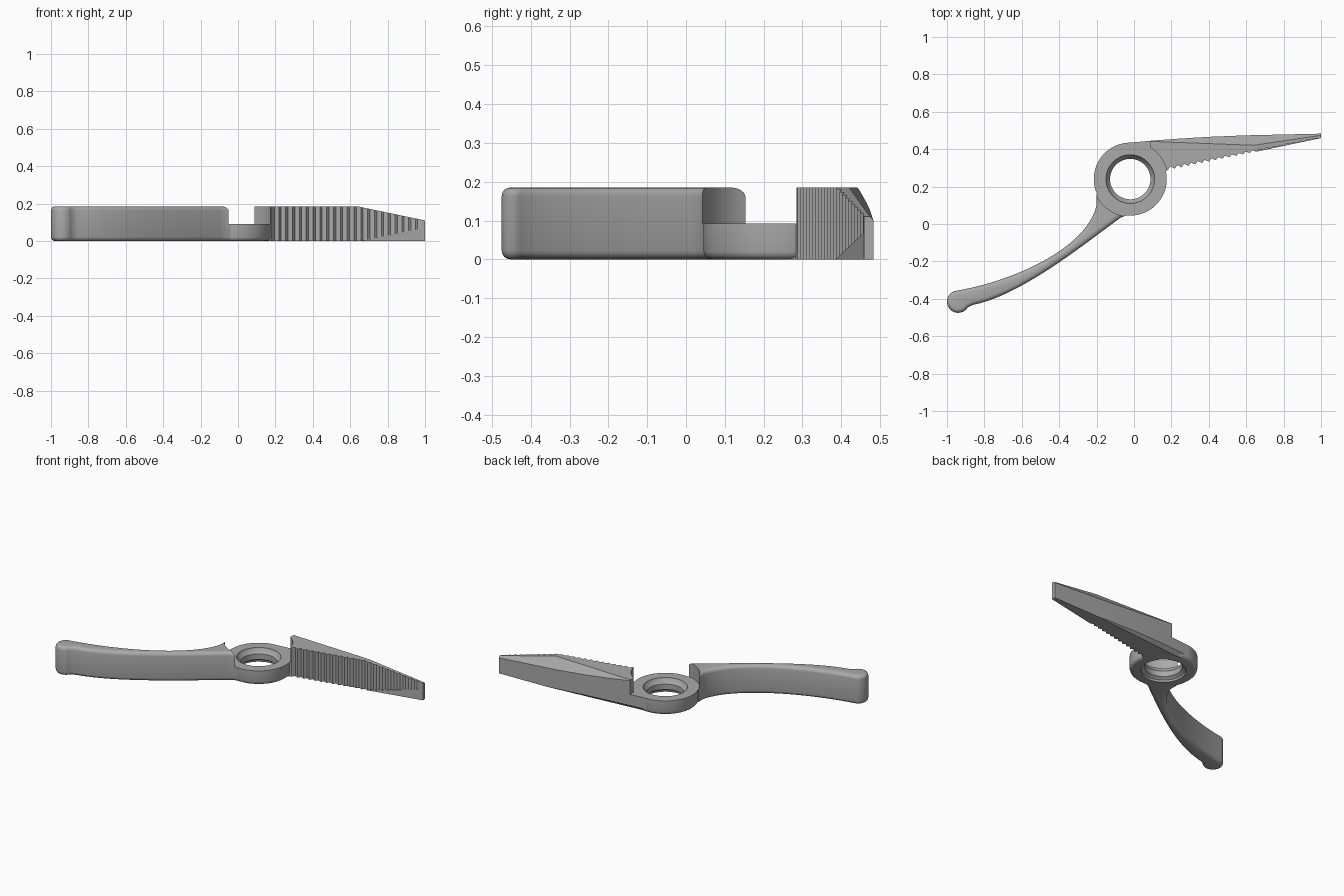
import bpy, bmesh, math
from mathutils import Vector
from mathutils.geometry import interpolate_bezier

if "Cube" in bpy.data.objects:
    bpy.data.objects.remove(bpy.data.objects["Cube"])

H, PLATE = 0.185, 0.092          # full height, pivot plate height
PIVOT = Vector((-0.02, 0.24))

steel = bpy.data.materials.new("steel_grey")
steel.use_nodes = True
steel.diffuse_color = (0.4, 0.4, 0.4, 1)
steel.node_tree.nodes["Principled BSDF"].inputs["Base Color"].default_value = (0.4, 0.4, 0.4, 1)


def make_object(name, bm):
    bmesh.ops.recalc_face_normals(bm, faces=bm.faces)
    mesh = bpy.data.meshes.new(name)
    bm.to_mesh(mesh)
    bm.free()
    obj = bpy.data.objects.new(name, mesh)
    bpy.context.collection.objects.link(obj)
    mesh.materials.append(steel)
    return obj


def select(obj):
    bpy.ops.object.select_all(action='DESELECT')
    obj.select_set(True)
    bpy.context.view_layer.objects.active = obj


def smooth(obj, angle=35):
    select(obj)
    bpy.ops.object.shade_smooth_by_angle(angle=math.radians(angle))


def prism(outline, z0, z1):
    bm = bmesh.new()
    base = bm.faces.new([bm.verts.new((p[0], p[1], z0)) for p in outline])
    top = bmesh.ops.extrude_face_region(bm, geom=[base])["geom"]
    bmesh.ops.translate(bm, vec=(0, 0, z1 - z0),
                        verts=[v for v in top if isinstance(v, bmesh.types.BMVert)])
    bmesh.ops.recalc_face_normals(bm, faces=bm.faces)
    return bm


def slice_off(bm, a, b, c, away):
    """Cut by the plane through a, b, c and drop the side that 'away' points to."""
    a, b, c = Vector(a), Vector(b), Vector(c)
    n = (b - a).cross(c - a).normalized()
    if n.dot(Vector(away)) < 0:
        n = -n
    geom = bm.verts[:] + bm.edges[:] + bm.faces[:]
    cut = bmesh.ops.bisect_plane(bm, geom=geom, plane_co=a, plane_no=n, clear_outer=True)
    edges = [e for e in cut["geom_cut"] if isinstance(e, bmesh.types.BMEdge)]
    bmesh.ops.holes_fill(bm, edges=edges, sides=0)


def circle(radius, n=96):
    return [(PIVOT.x + radius * math.cos(2 * math.pi * i / n),
             PIVOT.y + radius * math.sin(2 * math.pi * i / n)) for i in range(n)]


def subtract(obj, outline):
    """Clear everything above the pivot plate inside the outline."""
    cutter = make_object("cutter", prism(outline, PLATE, 0.4))
    cutter.hide_render = True
    mod = obj.modifiers.new("clearance", 'BOOLEAN')
    mod.operation, mod.solver, mod.object = 'DIFFERENCE', 'EXACT', cutter
    select(obj)
    bpy.ops.object.modifier_apply(modifier=mod.name)
    bpy.data.objects.remove(cutter)


def bezier(a, b, c, d, n=24):
    pts = [Vector((*p, 0)) for p in (a, b, c, d)]
    return [(p.x, p.y) for p in interpolate_bezier(*pts, n)]


# Pivot ring: lathed profile with countersunk hole and rounded rim
profile = [(0.13, PLATE), (0.127, 0.08), (0.108, 0.06), (0.108, 0.025), (0.128, 0.012), (0.13, 0),
           (0.175, 0), (0.185, 0.003), (0.192, 0.01), (0.195, 0.02), (0.195, PLATE)]
bm = bmesh.new()
N = 96
rings = []
for i in range(N):
    a = 2 * math.pi * i / N
    rings.append([bm.verts.new((PIVOT.x + r * math.cos(a), PIVOT.y + r * math.sin(a), z))
                  for r, z in profile])
for i in range(N):
    p, q = rings[i], rings[(i + 1) % N]
    for j in range(len(profile)):
        k = (j + 1) % len(profile)
        bm.faces.new((p[j], q[j], q[k], p[k]))
smooth(make_object("pivot_ring", bm))

# Handle: curved bar with a rounded knob at the end and soft edges
upper = bezier((-0.2, 0.1), (-0.25, -0.12), (-0.62, -0.3), (-0.95, -0.357))
knob = []
for i in range(1, 21):
    a = math.radians(100 + 230 * i / 20)
    knob.append((-0.94 + 0.06 * math.cos(a), -0.415 + 0.06 * math.sin(a)))
lower = bezier((-0.86, -0.432), (-0.6, -0.38), (-0.27, -0.11), (-0.07, 0.035))
outline = [(-0.15, 0.15), (-0.2, 0.16)] + upper + knob + lower + [(-0.03, 0.05), (-0.05, 0.08)]
bm = prism(outline, 0, H)
rims = [e for e in bm.edges if abs(e.verts[0].co.z - e.verts[1].co.z) < 1e-5]
bmesh.ops.bevel(bm, geom=rims, offset=0.022, segments=4, profile=0.5, affect='EDGES',
                clamp_overlap=True)
handle = make_object("handle", bm)
subtract(handle, circle(0.2))
smooth(handle)

# Jaw: tapered prism with a saw-toothed gripping side
def grip_y(x):
    return 0.285 + 0.21 * (x - 0.17)


back = [(-0.02, 0.435), (0.1, 0.446), (0.25, 0.457), (0.4, 0.466), (0.6, 0.474), (1, 0.483)]
teeth = []
COUNT = 22
for i in range(COUNT):
    x = 0.985 - i * 0.0365
    depth = 0.018 * (1 - 0.65 * (x - 0.2) / 0.8)
    teeth += [(x, grip_y(x)), (x - 0.024, grip_y(x - 0.024) + depth)]
root = [(0.18, grip_y(0.18)), (0.165, 0.282), (0.14, 0.24), (0.05, 0.38), (-0.02, 0.4)]
bm = prism(back + [(1, grip_y(1))] + teeth + root, 0, H)
slice_off(bm, (0.64, 0, H), (0.64, 1, H), (1, 0, 0.11), (0, 0, 1))              # nose slope
slice_off(bm, (0.13, 0.44, H), (0.53, 0.425, H), (1, 0.483, 0.1), (0, 1, 1))    # back chamfer
slice_off(bm, (0, 0.416, 0), (0, 0.436, 0.02), (0.65, 0.474, 0), (0, 1, -1))    # lower edge
jaw = make_object("jaw", bm)
subtract(jaw, circle(0.2))
subtract(jaw, [(-0.3, 0.2), (0.088, 0.2), (0.088, 0.6), (-0.3, 0.6)])
smooth(jaw, 20)

# Plain wall under the teeth towards the tip
bm = prism([(0.65, grip_y(0.65)), (1, grip_y(1)), (1, 0.481), (0.65, 0.42)], 0, 0.1)
slice_off(bm, (0.65, 0, 0), (0.65, 1, 0), (1, 0, 0.07), (0, 0, 1))
make_object("jaw_tip_wall", bm)
